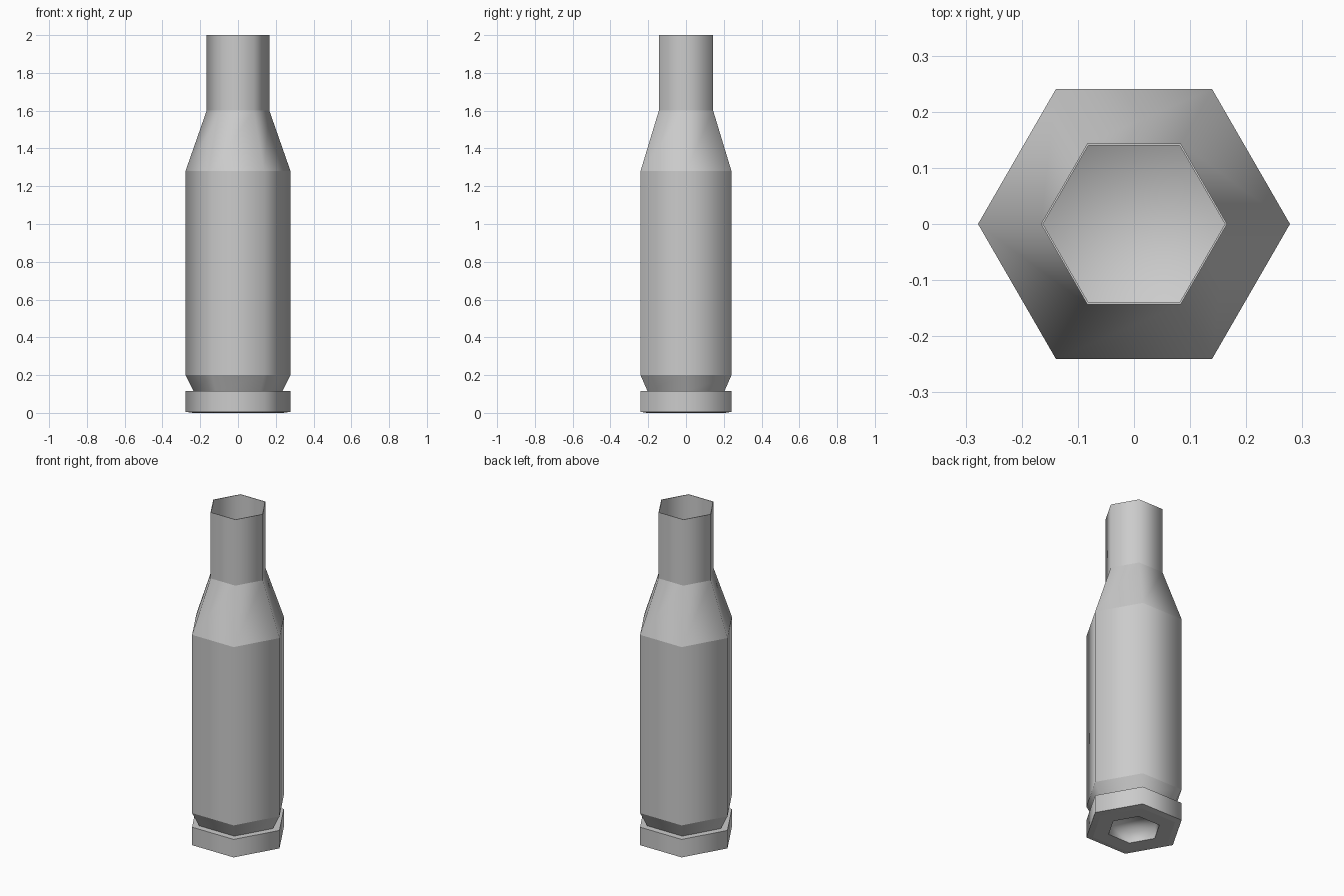
import bpy, bmesh
from math import cos, sin, pi

if "Cube" in bpy.data.objects:
    bpy.data.objects.remove(bpy.data.objects["Cube"], do_unlink=True)

SIDES = 6
grey = bpy.data.materials.new("plain_grey")
grey.use_nodes = True
colour = (0.6, 0.6, 0.6, 1)
grey.diffuse_color = colour
grey.node_tree.nodes["Principled BSDF"].inputs["Base Color"].default_value = colour


def hex_shell(name, profile, soft=(), cap=False):
    """Sweep (radius, z) points round the axis; rings are sharp unless listed in soft."""
    bm = bmesh.new()
    rings = [[bm.verts.new((r * cos(2 * pi * i / SIDES), r * sin(2 * pi * i / SIDES), z))
              for i in range(SIDES)] for r, z in profile]
    for a, b in zip(rings, rings[1:]):
        for i in range(SIDES):
            j = (i + 1) % SIDES
            bm.faces.new((a[i], a[j], b[j], b[i]))
    if cap:
        bm.faces.new(rings[-1])
    for face in bm.faces:
        face.smooth = True
    for k, ring in enumerate(rings):
        for i in range(SIDES):
            edge = bm.edges.get((ring[i], ring[(i + 1) % SIDES]))
            edge.smooth = k in soft
    mesh = bpy.data.meshes.new(name)
    bm.to_mesh(mesh)
    bm.free()
    mesh.materials.append(grey)
    obj = bpy.data.objects.new(name, mesh)
    bpy.context.collection.objects.link(obj)
    return obj


# Outer wall: extraction groove, body, shoulder, neck
wall = [(0.235, 0.115), (0.278, 0.2), (0.278, 1.28), (0.166, 1.6), (0.166, 2.0)]
hex_shell("casing_wall", wall)

# Rim, chamfered base
hex_shell("casing_rim", [(0.24, 0), (0.278, 0.006), (0.278, 0.115), (0.235, 0.115)])

# Underside ring and primer recess, built from the floor outward
recess = [(0.24, 0), (0.148, 0), (0.148, 0.065)]
base = hex_shell("base_recess", recess, soft=(2,), cap=True)
base.data.flip_normals()

# Hollow inside, from the mouth down to the softly shaded floor
inner = [(r - 0.004, z) for r, z in reversed(wall)]
inner = [(0.166, 2.0)] + inner
hex_shell("casing_inside", inner, soft=(5,), cap=True)

# Make the open shells face the right way
for name, outward in (("base_recess", False), ("casing_inside", False)):
    mesh = bpy.data.objects[name].data
    bm = bmesh.new()
    bm.from_mesh(mesh)
    bm.normal_update()
    want = -1 if name == "base_recess" else 1
    for face in bm.faces:
        centre = face.calc_center_median()
        flat = abs(face.normal.z) > 0.9
        score = face.normal.z * want if flat else -face.normal.xy.dot(centre.xy)
        if score < 0:
            face.normal_flip()
    bm.to_mesh(mesh)
    bm.free()
